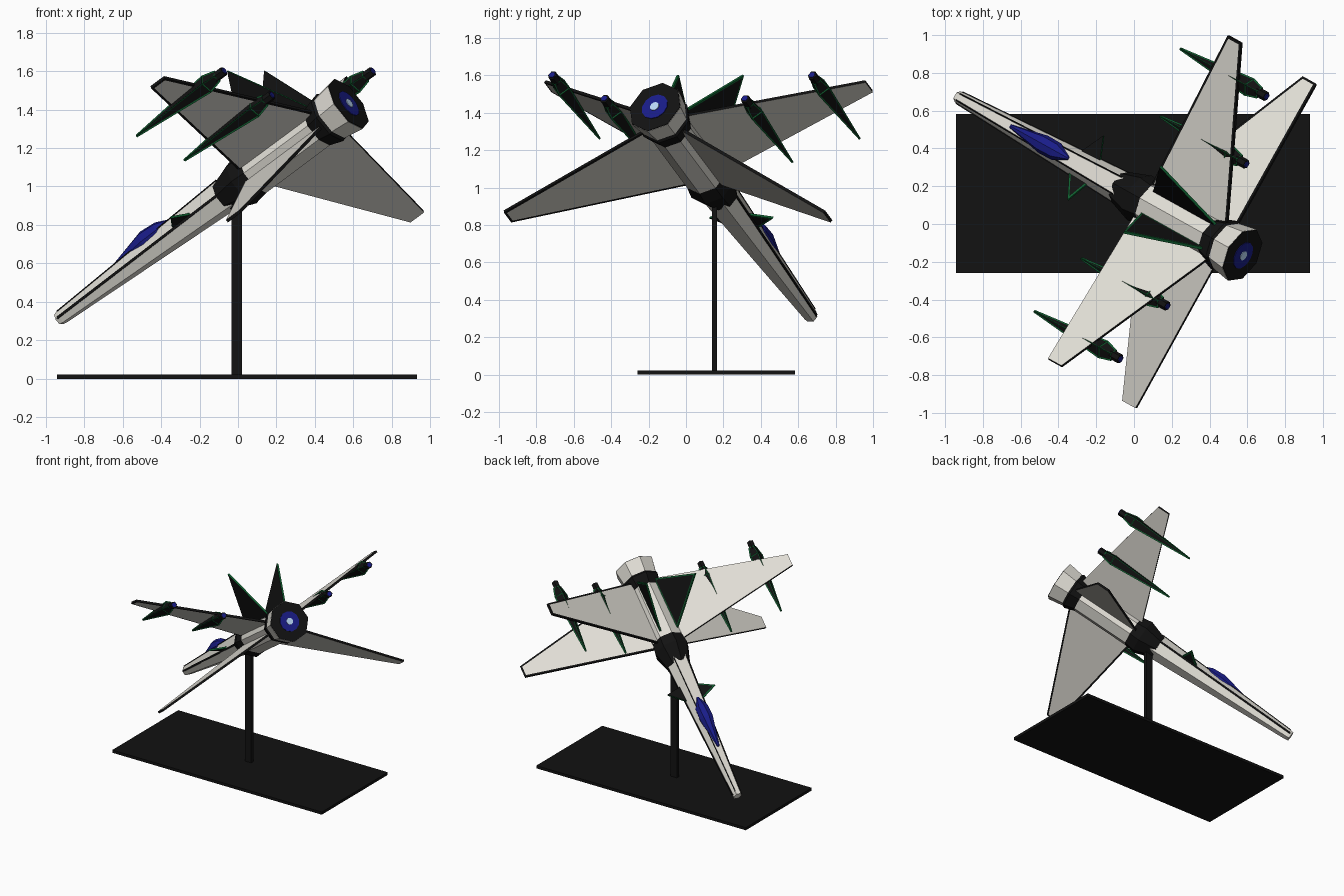
import bpy, bmesh
from math import sin, cos, pi
from mathutils import Matrix, Vector

if "Cube" in bpy.data.objects:
    bpy.data.objects.remove(bpy.data.objects["Cube"])

# Craft frame: local x = right wing, y = forward, z = up
R, F, U = Vector((.486, .874, 0)), Vector((-.733, .408, -.545)), Vector((-.476, .265, .839))
M = Matrix.Translation((.265, .007, 1.2)) @ Matrix((R, F, U)).transposed().to_4x4()


def material(name, rgb):
    m = bpy.data.materials.new(name)
    m.diffuse_color = (*rgb, 1)
    m.use_nodes = True
    m.node_tree.nodes["Principled BSDF"].inputs["Base Color"].default_value = m.diffuse_color
    return m


HULL = material("hull", (.74, .72, .66))
BLACK = material("black", (.006, .006, .006))
GREEN = material("green", (.005, .12, .03))
BLUE = material("blue", (.01, .012, .25))
GLOW = material("glow", (.5, .7, .95))


def finish(name, bm, mats, matrix=M):
    bmesh.ops.recalc_face_normals(bm, faces=bm.faces)
    me = bpy.data.meshes.new(name)
    bm.to_mesh(me)
    bm.free()
    for m in mats:
        me.materials.append(m)
    ob = bpy.data.objects.new(name, me)
    bpy.context.collection.objects.link(ob)
    ob.matrix_world = matrix
    return ob


def loft(name, rings, mat):
    """Skin a list of equal-sized rings and cap both ends."""
    bm = bmesh.new()
    vs = [[bm.verts.new(p) for p in r] for r in rings]
    n = len(vs[0])
    for a, b in zip(vs, vs[1:]):
        for i in range(n):
            bm.faces.new((a[i], a[(i + 1) % n], b[(i + 1) % n], b[i]))
    bm.faces.new(vs[0])
    bm.faces.new(vs[-1])
    return finish(name, bm, [mat])


def ngon(y, r, n=8, x=0, z=0, rz=None):
    rz = r if rz is None else rz
    return [(x + r * cos(2 * pi * i / n), y, z + rz * sin(2 * pi * i / n)) for i in range(n)]


def plate(name, pts, thick, border, inner, edge):
    """Flat panel with a coloured border on both faces."""
    pts = [Vector(p) for p in pts]
    nrm = (pts[1] - pts[0]).cross(pts[2] - pts[0]).normalized() * thick / 2
    bm = bmesh.new()
    top = [bm.verts.new(p + nrm) for p in pts]
    bot = [bm.verts.new(p - nrm) for p in pts]
    caps = [bm.faces.new(top), bm.faces.new(bot[::-1])]
    n = len(pts)
    for i in range(n):
        j = (i + 1) % n
        bm.faces.new((top[j], top[i], bot[i], bot[j])).material_index = 1
    for cap in caps:
        rim = bmesh.ops.inset_region(bm, faces=[cap], thickness=border, use_even_offset=True)
        for f in rim["faces"]:
            f.material_index = 1
    return finish(name, bm, [inner, edge])


def box(name, lo, hi, mat):
    bm = bmesh.new()
    bmesh.ops.create_cube(bm, size=1)
    for v in bm.verts:
        v.co = [(l + h) / 2 + c * (h - l) for l, h, c in zip(lo, hi, v.co)]
    finish(name, bm, [mat], Matrix())


# Display stand
box("stand_base", (-.942, -.26, 0), (.931, .582, .022), BLACK)
box("stand_pole", (-.035, .14, .01), (.02, .167, .95), BLACK)

# Rear fuselage, dark collar and dark engine band
loft("fuselage", [ngon(-.3, .12), ngon(.3, .122)], HULL)
loft("collar", [ngon(.24, .122), ngon(.32, .135), ngon(.46, .092, rz=.085)], BLACK)
loft("engine_band", [ngon(-.33, .125), ngon(-.29, .145), ngon(-.21, .12)], BLACK)


# Tapered nose with side seam
def nose_ring(y, w, h):
    return [(w * x, y, h * z) for x, z in
            ((1, 0), (.55, 1), (-.55, 1), (-1, 0), (-.6, -1), (.6, -1))]


loft("nose", [nose_ring(.42, .092, .08), nose_ring(1.61, .036, .034), nose_ring(1.635, .032, .03)], HULL)
plate("nose_seam", [(.093, .44, 0), (.038, 1.62, 0), (-.038, 1.62, 0), (-.093, .44, 0)],
      .013, .01, BLACK, BLACK)
for s in (1, -1):
    loft("nose_top_line", [[(s * .0506 + dx, .43, .081 + dz) for dx, dz in
                            ((-.004, 0), (0, .003), (.004, 0), (0, -.006))],
                           [(s * .0198 + dx, 1.61, .035 + dz) for dx, dz in
                            ((-.004, 0), (0, .003), (.004, 0), (0, -.006))]], BLACK)

# Cockpit canopy
loft("canopy", [ngon(.79, .008, 8, z=.066, rz=.008), ngon(.88, .05, 8, z=.058, rz=.052),
                ngon(.98, .052, 8, z=.056, rz=.062), ngon(1.22, .01, 8, z=.05, rz=.008)], BLUE)

# Engine bell and exhaust discs
loft("engine_bell", [ngon(-.28, .133), ngon(-.42, .155)], HULL)
loft("engine_rim", [ngon(-.415, .153), ngon(-.424, .153)], BLACK)
loft("exhaust", [ngon(-.42, .076, 12), ngon(-.428, .076, 12)], BLUE)
loft("exhaust_core", [ngon(-.42, .026, 12), ngon(-.432, .026, 12)], GLOW)

SLOPE = .4235
for s in (1, -1):
    side = "right" if s > 0 else "left"
    # Crossed wings, upper and lower
    for t, level in ((1, "upper"), (-1, "lower")):
        outline = ((.07, .272), (.98, .06), (.98, -.036), (.15, -.262), (.07, -.28))
        plate(f"{level}_wing_{side}", [(s * x, y, t * SLOPE * x) for x, y in outline],
              .016, .013, HULL, BLACK)
    # Dorsal fins
    plate(f"dorsal_fin_{side}", [(s * .07, -.25, .09), (s * .2, -.005, .475), (s * .07, .2, .1)],
          .014, .01, BLACK, GREEN)
    # Nose canards
    plate(f"canard_{side}", [(s * .06, .64, .01), (s * .195, .695, .022), (s * .06, .78, .01)],
          .012, .01, BLACK, GREEN)
    # Wing cannons slung under the upper wings
    for x, z, place in ((.43, .155, "inner"), (.795, .305, "outer")):
        x *= s
        rings = [ngon(-.215, .03, 4, x, z), ngon(-.14, .048, 4, x, z), ngon(.353, .004, 4, x, z)]
        loft(f"{place}_cannon_{side}", rings, BLACK)
        trim = loft(f"{place}_cannon_trim_{side}", rings, GREEN)
        wire = trim.modifiers.new("edges", 'WIREFRAME')
        wire.thickness = .009
        loft(f"{place}_cannon_nozzle_{side}", [ngon(-.2, .026, 6, x, z), ngon(-.265, .026, 6, x, z)], BLACK)
        loft(f"{place}_cannon_glow_{side}", [ngon(-.26, .018, 6, x, z), ngon(-.27, .018, 6, x, z)], BLUE)
